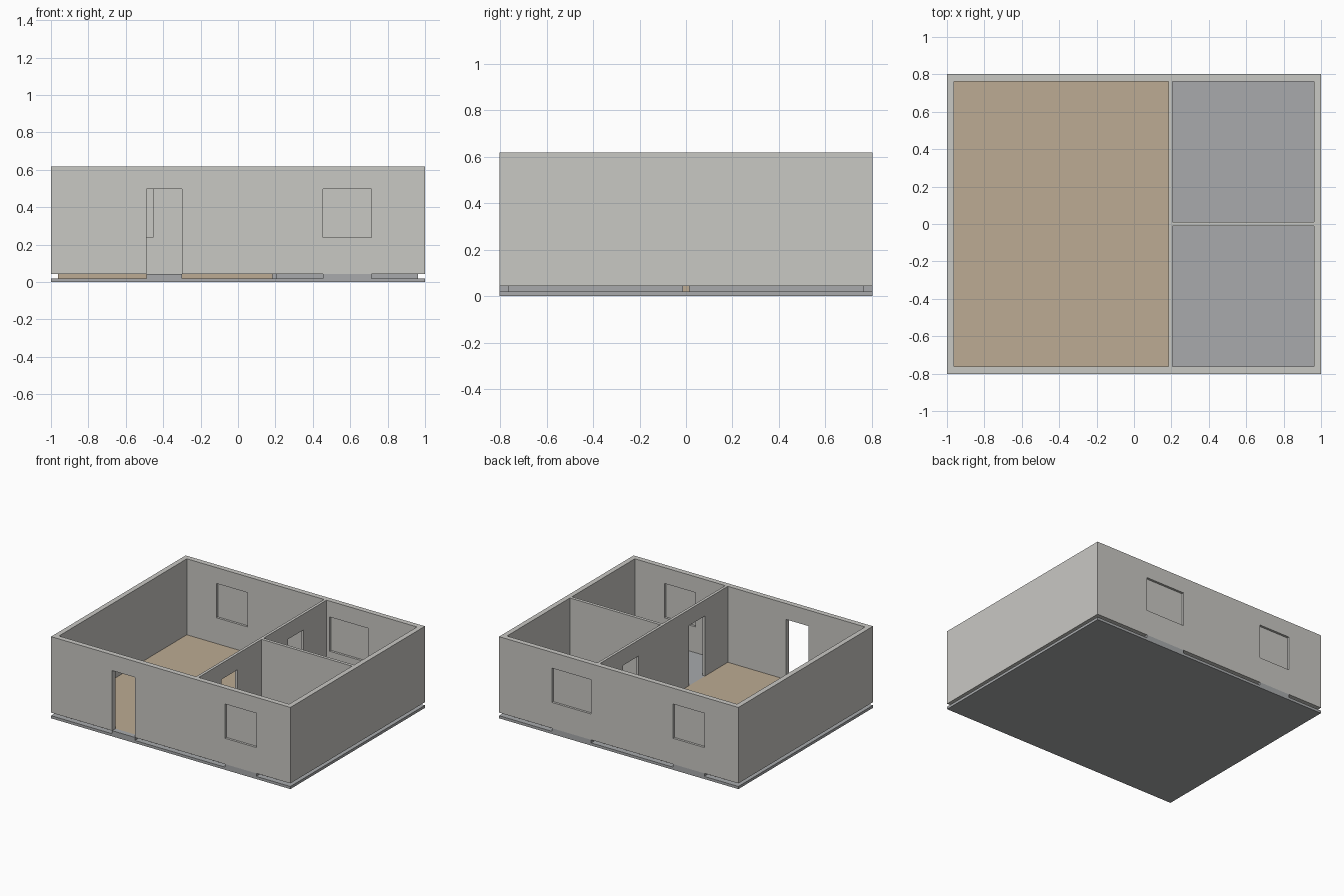
import bpy

cube = bpy.data.objects.get("Cube")
if cube:
    bpy.data.objects.remove(cube, do_unlink=True)


def material(name, rgb):
    m = bpy.data.materials.new(name)
    m.use_nodes = True
    m.diffuse_color = (*rgb, 1)
    m.node_tree.nodes["Principled BSDF"].inputs["Base Color"].default_value = (*rgb, 1)
    return m


PLASTER = material("plaster", (0.584, 0.578, 0.552))
WOOD = material("wood", (0.503, 0.407, 0.292))
CONCRETE = material("concrete", (0.392, 0.402, 0.413))


def box(name, xs, ys, zs, mat):
    """Box between the given limits on each axis."""
    spans = (xs, ys, zs)
    bpy.ops.mesh.primitive_cube_add(size=1)
    ob = bpy.context.object
    ob.name = name
    for v in ob.data.vertices:
        v.co = [(lo + hi) / 2 + c * (hi - lo) for c, (lo, hi) in zip(v.co, spans)]
    ob.data.materials.append(mat)
    return ob


def cut(target, *spans):
    """Subtract a box from the target."""
    tool = box("cutter", *spans, PLASTER)
    tool.hide_render = True
    mod = target.modifiers.new("opening", "BOOLEAN")
    mod.operation = "DIFFERENCE"
    mod.solver = "EXACT"
    mod.object = tool
    bpy.context.view_layer.objects.active = target
    bpy.ops.object.modifier_apply(modifier=mod.name)
    bpy.data.objects.remove(tool, do_unlink=True)


# Main dimensions
W, D = 1.0, 0.803
IX, IY = 0.962, 0.763
SLAB, BASE, TOP = 0.02, 0.043, 0.617
SILL, HEAD = 0.238, 0.497
MID = (0.185, 0.206)
SPLIT = (-0.012, 0.012)

# Foundation and room floors
box("foundation_slab", (-W, W), (-D, D), (0, SLAB), CONCRETE)
rooms = {
    "main_room": ((-IX, MID[0]), (-IY, IY), WOOD),
    "front_room": ((MID[1], IX), (-IY, SPLIT[0]), CONCRETE),
    "back_room": ((MID[1], IX), (SPLIT[1], IY), CONCRETE),
}
for name, (xs, ys, mat) in rooms.items():
    box(name + "_floor", xs, ys, (SLAB, BASE), mat)

# Walls: a solid block hollowed out by the rooms
walls = box("walls", (-W, W), (-D, D), (BASE, TOP), PLASTER)
for xs, ys, _ in rooms.values():
    cut(walls, xs, ys, (0, 1))

# Outside openings: name, x limits, side, is a door
outside = [
    ("front_door", (-0.49, -0.30), -1, True),
    ("front_window", (0.455, 0.715), -1, False),
    ("back_left_window", (0.23, 0.558), 1, False),
    ("back_right_window", (-0.715, -0.455), 1, False),
]
for name, xs, side, door in outside:
    near, far = sorted((side * IY, side * D))
    cut(walls, xs, (near - 0.01, far + 0.01), (0 if door else SILL, HEAD))
    box(name + "_threshold", xs, (near, far), (SLAB, BASE), CONCRETE)
    if not door:
        centre = (near + far) / 2
        box(name + "_pane", xs, (centre - 0.003, centre + 0.003), (SILL, HEAD), PLASTER)

# Inside doorways in the long partition
for name, ys in (("front_room", (-0.49, -0.30)), ("back_room", (0.30, 0.49))):
    cut(walls, (MID[0] - 0.01, MID[1] + 0.01), ys, (0, HEAD))
    box(name + "_threshold", MID, ys, (SLAB, BASE), CONCRETE)
